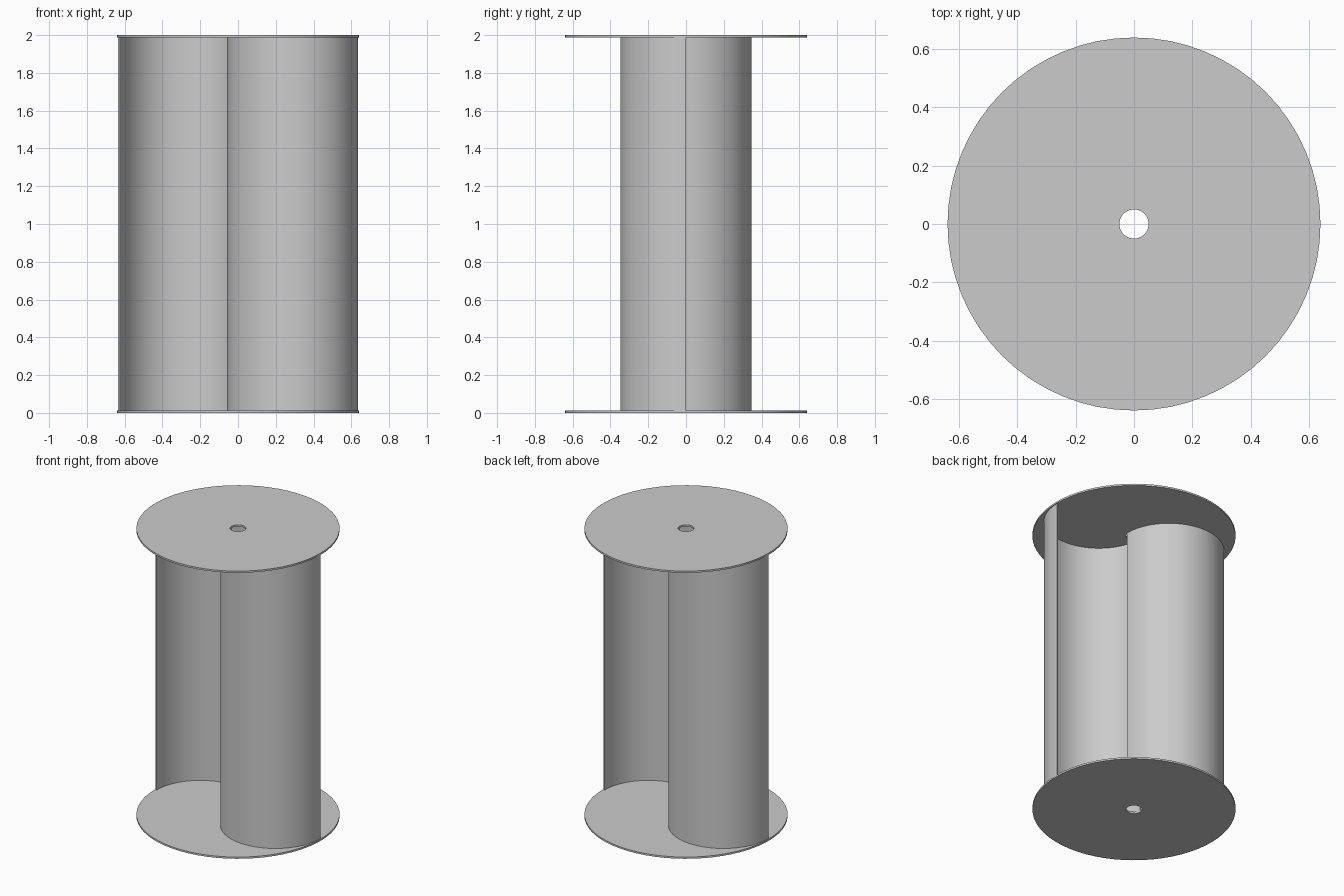
import bpy, bmesh
from math import cos, sin, pi, radians

if "Cube" in bpy.data.objects:
    bpy.data.objects.remove(bpy.data.objects["Cube"])

H, T = 2.0, 0.012            # total height, plate thickness
DISC_R, HOLE_R = 0.64, 0.05
BLADE_X, BLADE_R, BLADE_T = 0.288, 0.347, 0.009


def arc(radius, a0, a1, steps, cx=0.0):
    return [(cx + radius * cos(a0 + (a1 - a0) * i / steps),
             radius * sin(a0 + (a1 - a0) * i / steps)) for i in range(steps + 1)]


def sweep_band(name, outer, inner, z0, z1, closed):
    """Extrude the strip between two matching 2D curves from z0 to z1."""
    bm = bmesh.new()
    if closed:
        outer, inner = outer[:-1], inner[:-1]
    rows = [[bm.verts.new((x, y, z0)) for x, y in c] for c in (outer, inner)]
    n = len(outer)
    faces = [bm.faces.new((rows[0][i], rows[0][(i + 1) % n],
                           rows[1][(i + 1) % n], rows[1][i]))
             for i in range(n if closed else n - 1)]
    geo = bmesh.ops.extrude_face_region(bm, geom=faces, use_keep_orig=True)["geom"]
    top = [v for v in geo if isinstance(v, bmesh.types.BMVert)]
    bmesh.ops.translate(bm, verts=top, vec=(0, 0, z1 - z0))
    bmesh.ops.recalc_face_normals(bm, faces=bm.faces)
    mesh = bpy.data.meshes.new(name)
    bm.to_mesh(mesh)
    bm.free()
    ob = bpy.data.objects.new(name, mesh)
    bpy.context.collection.objects.link(ob)
    bpy.ops.object.select_all(action='DESELECT')
    ob.select_set(True)
    bpy.context.view_layer.objects.active = ob
    bpy.ops.object.shade_smooth_by_angle(angle=radians(30))
    return ob


# End plates with a shaft hole
for name, z in (("bottom_plate", 0.0), ("top_plate", H - T)):
    sweep_band(name, arc(DISC_R, 0, 2 * pi, 64), arc(HOLE_R, 0, 2 * pi, 64),
               z, z + T, True)

# Two overlapping half-cylinder blades, half a turn apart
for name, side in (("front_blade", 1), ("back_blade", -1)):
    a0 = pi if side > 0 else 0
    sweep_band(name, arc(BLADE_R, a0, a0 + pi, 40, side * BLADE_X),
               arc(BLADE_R - BLADE_T, a0, a0 + pi, 40, side * BLADE_X),
               T, H - T, False)
